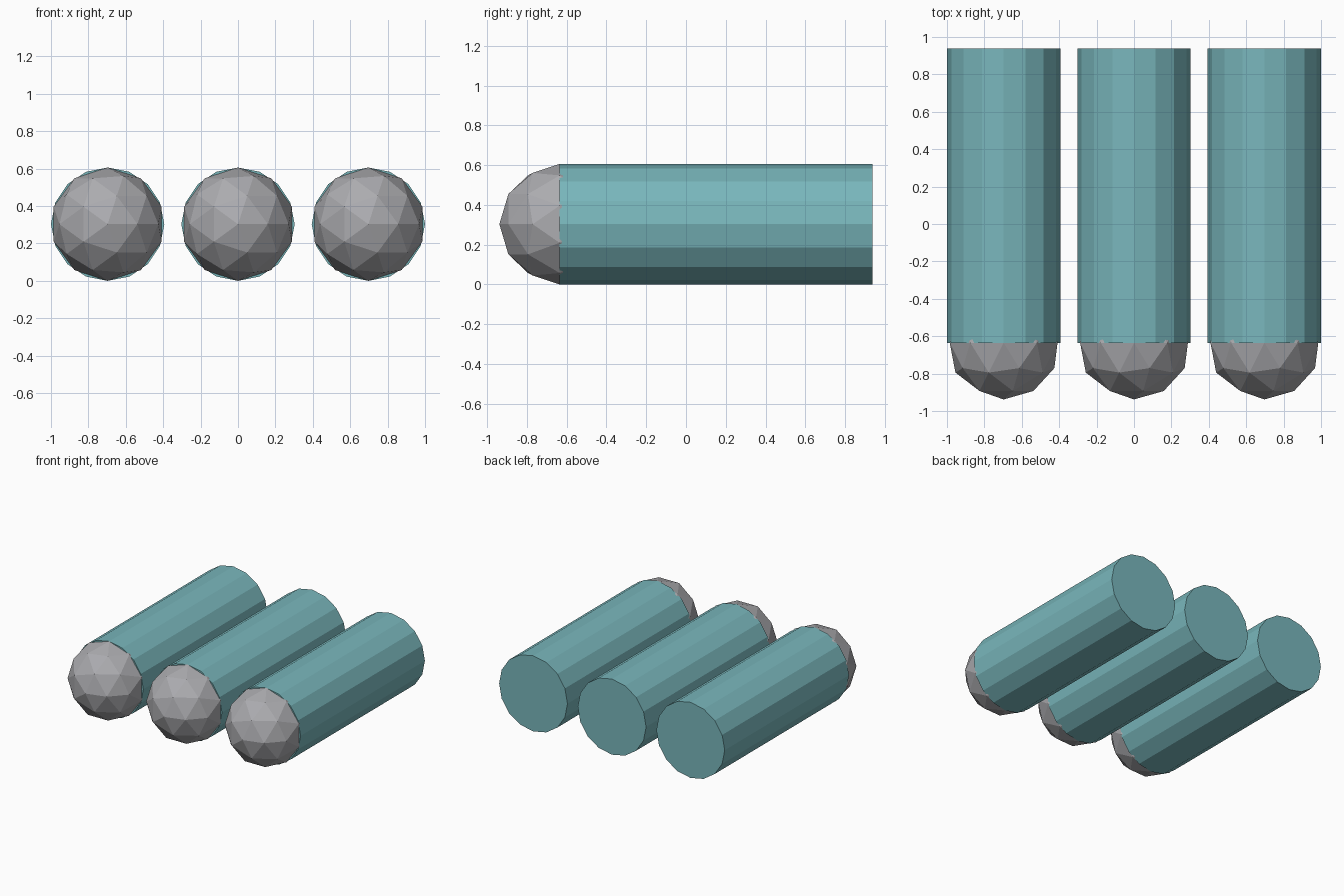
import bpy
from math import radians

cube = bpy.data.objects.get("Cube")
if cube:
    bpy.data.objects.remove(cube, do_unlink=True)


def make_material(name, rgb):
    mat = bpy.data.materials.new(name)
    mat.use_nodes = True
    mat.diffuse_color = (*rgb, 1)
    mat.node_tree.nodes["Principled BSDF"].inputs["Base Color"].default_value = (*rgb, 1)
    return mat


teal = make_material("teal", (0.19, 0.47, 0.50))
grey = make_material("grey", (0.41, 0.41, 0.43))
brass = make_material("brass", (0.60, 0.38, 0.13))

RADIUS = 0.303
FRONT, BACK = -0.635, 0.938
FACING = (radians(90), 0, 0)


def finish(name, mat):
    obj = bpy.context.object
    obj.name = name
    obj.data.materials.append(mat)
    return obj


def ring(name, x, outer, inner, y, depth, sides):
    # Flat collar: an annulus given thickness
    bpy.ops.mesh.primitive_circle_add(vertices=sides, radius=outer, fill_type='NGON',
                                      location=(x, y, RADIUS),
                                      rotation=(radians(90), radians(180 / sides), 0))
    obj = finish(name, brass)
    import bmesh
    bm = bmesh.new()
    bm.from_mesh(obj.data)
    bmesh.ops.inset_region(bm, faces=bm.faces[:], thickness=outer - inner)
    centre = [f for f in bm.faces if len(f.verts) == sides]
    bmesh.ops.delete(bm, geom=centre, context='FACES')
    bm.to_mesh(obj.data)
    bm.free()
    solid = obj.modifiers.new("thickness", 'SOLIDIFY')
    solid.thickness = depth
    solid.offset = -1


for side, x in (("right", -0.697), ("middle", 0), ("left", 0.697)):
    # Long body
    bpy.ops.mesh.primitive_cylinder_add(vertices=16, radius=RADIUS, depth=BACK - FRONT,
                                        location=(x, (FRONT + BACK) / 2, RADIUS),
                                        rotation=FACING)
    finish(side + "_body", teal)
    # Faceted nose
    bpy.ops.mesh.primitive_ico_sphere_add(subdivisions=2, radius=RADIUS,
                                          location=(x, FRONT, RADIUS), rotation=FACING)
    finish(side + "_nose", grey)
    # Collar around the tip
    ring(side + "_tip_collar", x, 0.105, 0.082, -0.914, 0.03, 8)
